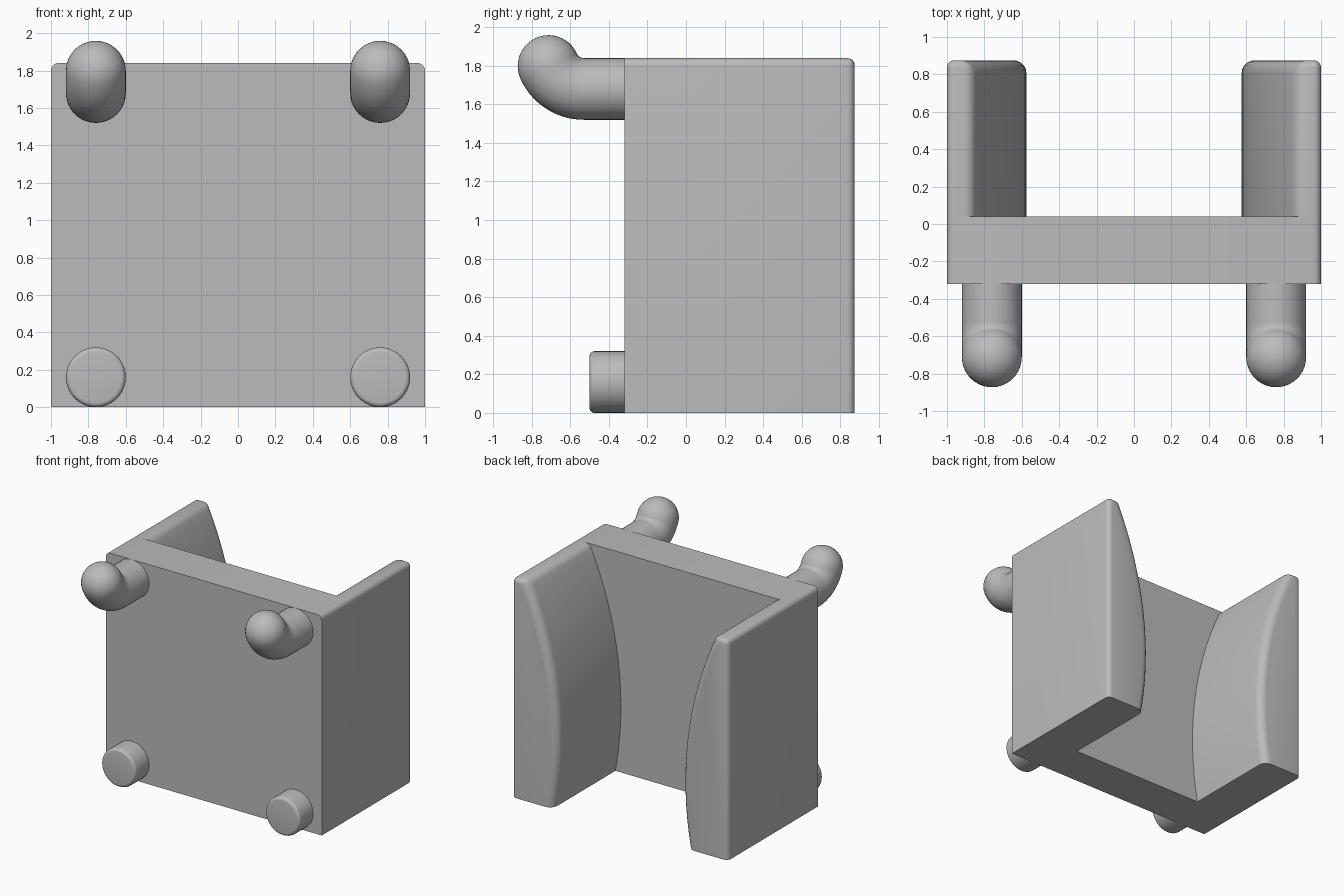
import bpy, bmesh
from math import sin, cos, pi, radians, sqrt
from mathutils import Vector

cube = bpy.data.objects.get("Cube")
if cube:
    bpy.data.objects.remove(cube, do_unlink=True)

grey = bpy.data.materials.new("plain grey")
grey.use_nodes = True
COLOUR = (0.5, 0.5, 0.5, 1)
grey.diffuse_color = COLOUR
grey.node_tree.nodes["Principled BSDF"].inputs["Base Color"].default_value = COLOUR

HEIGHT, FRONT, PLATE_BACK, BACK = 1.84, -0.32, 0.04, 0.875
PEG_X, PEG_R = 0.76, 0.16


def finish(bm, name, bevel=0):
    """Turn a bmesh into a shaded object, with weighted rounding if asked."""
    bmesh.ops.recalc_face_normals(bm, faces=bm.faces)
    mesh = bpy.data.meshes.new(name)
    bm.to_mesh(mesh)
    bm.free()
    mesh.materials.append(grey)
    obj = bpy.data.objects.new(name, mesh)
    bpy.context.collection.objects.link(obj)
    bpy.ops.object.select_all(action='DESELECT')
    obj.select_set(True)
    bpy.context.view_layer.objects.active = obj
    if bevel:
        mod = obj.modifiers.new("rounding", 'BEVEL')
        mod.limit_method = 'WEIGHT'
        mod.width = bevel
        mod.segments = 5
        mod.use_clamp_overlap = False
        bpy.ops.object.modifier_apply(modifier=mod.name)
    bpy.ops.object.shade_smooth_by_angle(angle=radians(30))


def prism(name, profile, y0, y1, weight, bevel):
    """Extrude an xz profile along y; weight(a, b) gives each edge's rounding."""
    bm = bmesh.new()
    face = bm.faces.new([bm.verts.new((x, y0, z)) for x, z in profile])
    out = bmesh.ops.extrude_face_region(bm, geom=[face])
    for v in out["geom"]:
        if isinstance(v, bmesh.types.BMVert):
            v.co.y = y1
    layer = bm.edges.layers.float.new("bevel_weight_edge")
    for e in bm.edges:
        e[layer] = weight(e.verts[0].co, e.verts[1].co)
    finish(bm, name, bevel)


def tube(name, rings, sides=40):
    """Loft circles given as (centre, direction in the yz plane, radius)."""
    bm = bmesh.new()
    loops = []
    for centre, d, r in rings:
        up = d.cross(Vector((1, 0, 0)))
        loops.append([bm.verts.new(centre + r * (Vector((cos(t), 0, 0)) + up * sin(t)))
                      for t in (2 * pi * i / sides for i in range(sides))])
    for a, b in zip(loops, loops[1:]):
        for i in range(sides):
            j = (i + 1) % sides
            bm.faces.new((a[i], a[j], b[j], b[i]))
    bm.faces.new(loops[0])
    bm.faces.new(loops[-1])
    finish(bm, name)


# Front plate, rounded only along its two upper side edges
def plate_weight(a, b):
    return 1 if abs(a.y - b.y) > 0.1 and a.z > 1 else 0


prism("front_plate", [(-1, 0), (1, 0), (1, HEIGHT), (-1, HEIGHT)],
      FRONT, PLATE_BACK, plate_weight, 0.04)


# Side cheeks with a bulging inner face
def inner_x(z):
    radius, middle, thick = 3.0, 0.55, 0.425
    return 1 - thick + radius - sqrt(radius ** 2 - (z - middle) ** 2)


def cheek_weight(a, b):
    outer = min(abs(a.x), abs(b.x)) > 0.99
    top = min(a.z, b.z) > HEIGHT - 0.01
    back = min(a.y, b.y) > BACK - 0.01
    if max(a.z, b.z) < 0.01 or not (back or top):
        return 0
    if outer:
        return 0.5
    if top:
        return 0.5 if back or abs(a.y - b.y) > 0.1 else 0
    return 0.85


for side, label in ((1, "left"), (-1, "right")):
    steps = 16
    arc = [HEIGHT * i / steps for i in range(steps + 1)]
    profile = [(side * inner_x(z), z) for z in arc] + [(side, HEIGHT), (side, 0)]
    prism(label + "_cheek", profile, PLATE_BACK, BACK, cheek_weight, 0.08)

    # Upper hook: straight peg, upward bend, round tip
    x = side * PEG_X
    bend_y, peg_z, bend_r, turn = -0.53, 1.68, 0.2, radians(66)
    rings = [(Vector((x, FRONT + 0.02, peg_z)), Vector((0, -1, 0)), PEG_R)]
    for i in range(15):
        t = turn * i / 14
        rings.append((Vector((x, bend_y - bend_r * sin(t), peg_z + bend_r * (1 - cos(t)))),
                      Vector((0, -cos(t), sin(t))), PEG_R))
    tip, d, _ = rings[-1]
    for i in range(1, 12):
        t = pi / 2 * i / 11.2
        rings.append((tip + d * PEG_R * sin(t), d, PEG_R * cos(t)))
    tube(label + "_hook", rings)

    # Lower peg with a rounded rim
    d, rim, end = Vector((0, -1, 0)), 0.025, -0.5
    rings = [(Vector((x, FRONT + 0.02, PEG_R)), d, PEG_R)]
    for i in range(6):
        t = pi / 2 * i / 5
        rings.append((Vector((x, end + rim * (1 - sin(t)), PEG_R)), d,
                      PEG_R - rim * (1 - cos(t))))
    tube(label + "_peg", rings)
